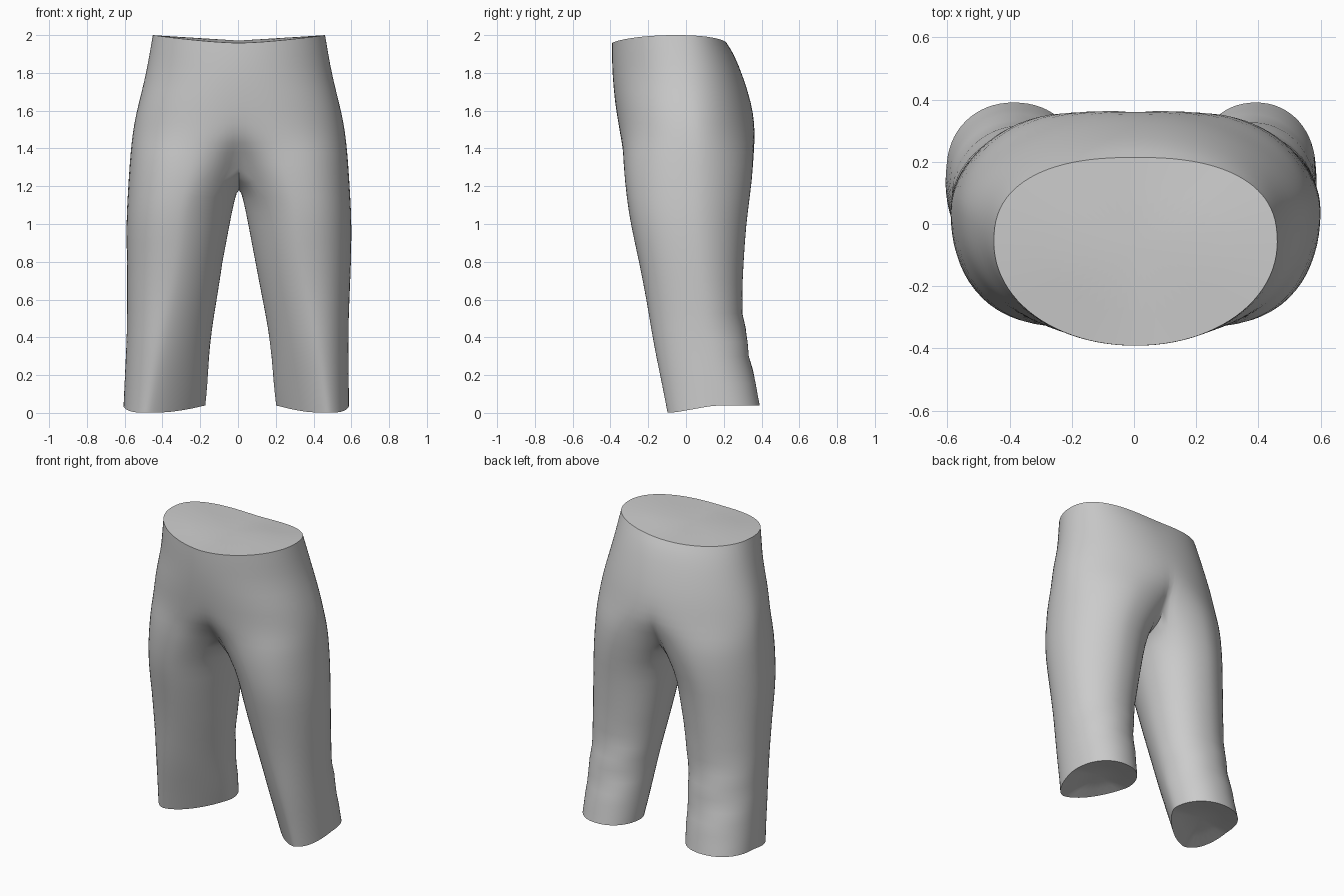
import bpy, bmesh
from math import sin, cos, pi, radians, copysign

if "Cube" in bpy.data.objects:
    bpy.data.objects.remove(bpy.data.objects["Cube"])

OUTER, INNER, SPREAD = 24, 8, 135   # segments round the outside, the inseam, and its half angle
INNER_FRONT, INNER_BACK = 1.15, .92  # roundness of the section beside the inseam

# Hips: height, half angle of the arc, outer x, front y, back y
HIPS = [(2.0, 90, .457, -.392, .215), (1.9, 90, .474, -.393, .255),
        (1.78, 90, .496, -.39, .303), (1.64, 91, .532, -.376, .347),
        (1.53, 96, .557, -.36, .365), (1.43, 109, .57, -.346, .37),
        (1.33, SPREAD, .58, -.336, .362)]
# Legs: height, inner x, outer x, front y, back y
LEGS = [(1.13, .022, .592, -.315, .338), (1.0, .048, .598, -.295, .32),
        (.8, .085, .595, -.25, .306), (.6, .125, .587, -.211, .296),
        (.45, .155, .582, -.187, .31), (.3, .175, .583, -.16, .338),
        (.15, .186, .585, -.128, .37), (.03, .2, .585, -.1, .392)]


def power(value, exponent):
    return copysign(abs(value) ** exponent, value)


def outline(angle, rx, front, back, front_exp, back_exp):
    """Offset x and absolute y on a rounded section; negative angles face the front."""
    middle = (front + back) / 2 + .03
    outside = cos(angle) > 0
    if angle < 0:
        e = front_exp if outside else max(front_exp, INNER_FRONT)
        reach = middle - front
    else:
        e = back_exp if outside else INNER_BACK
        reach = back - middle
    return rx * power(cos(angle), e), middle + reach * power(sin(angle), e)


bm = bmesh.new()


def bridge(upper, lower):
    for a, b, c, d in zip(upper, upper[1:], lower[1:], lower):
        bm.faces.new((a, d, c, b))


# Hip arcs, open along the centre line
arcs = []
for z, half, outer_x, front, back in HIPS:
    front_exp = .98 if z > 1.7 else .88
    back_exp = .82 + .28 * min(1, (2 - z) / .5)
    limit = radians(half)
    rx = outer_x / (1 - power(cos(limit), INNER_FRONT))
    arc = []
    for k in range(OUTER + 1):
        angle = limit * (2 * k / OUTER - 1)
        dx, y = outline(angle, rx, front, back, front_exp, back_exp)
        x = max(0, outer_x - rx + dx)
        if k in (0, OUTER):
            x = 0
        height = z - .042 * (1 - (x / outer_x) ** 1.5) if z == 2 else z
        arc.append(bm.verts.new((x, y, height)))
    arcs.append(arc)
for upper, lower in zip(arcs, arcs[1:]):
    bridge(upper, lower)

# Crotch seam closes the last arc into a leg opening
last = arcs[-1]
seam = []
for k in range(1, INNER):
    t = k / INNER
    y = last[-1].co.y * (1 - t) + last[0].co.y * t
    seam.append(bm.verts.new((0, y, HIPS[-1][0] - .13 * sin(pi * t))))
ring = last + seam

# Leg rings, with the front drawn to a point and swung outward towards the hem
for z, inner_x, outer_x, front, back in LEGS:
    rx, cx = (outer_x - inner_x) / 2, (outer_x + inner_x) / 2
    taper = max(0, 1 - z / .8)
    back_exp = .95 + .15 * min(1, z)
    lower = []
    for k in range(OUTER + INNER):
        angle = radians(-SPREAD + k * 2 * SPREAD / OUTER)
        if angle > pi:
            angle -= 2 * pi
        dx, y = outline(angle, rx, front, back, .9 + .4 * taper, back_exp)
        if angle < 0:
            dx += .085 * taper * abs(sin(angle)) ** 1.5
        height = z
        if z == LEGS[-1][0]:
            height = .002 + .036 * min(1, max(0, (y + .06) / .2))
        lower.append(bm.verts.new((cx + dx, y, height)))
    bridge(ring + ring[:1], lower + lower[:1])
    ring = lower

# Waist cap and slightly hollow hem cap
waist = bm.verts.new((0, -.08, 1.97))
for a, b in zip(arcs[0], arcs[0][1:]):
    bm.faces.new((waist, a, b))
hem = bm.verts.new((.4, .15, .07))
for a, b in zip(ring, ring[1:] + ring[:1]):
    bm.faces.new((hem, b, a))

# Keep both rims crisp
crease = bm.edges.layers.float.new("crease_edge")
for rim in (arcs[0], ring + ring[:1]):
    for a, b in zip(rim, rim[1:]):
        bm.edges.get((a, b))[crease] = 1
bmesh.ops.recalc_face_normals(bm, faces=bm.faces)

mesh = bpy.data.meshes.new("trousers")
bm.to_mesh(mesh)
bm.free()
trousers = bpy.data.objects.new("trousers", mesh)
bpy.context.collection.objects.link(trousers)
bpy.context.view_layer.objects.active = trousers
trousers.select_set(True)

mirror = trousers.modifiers.new("mirror", "MIRROR")
mirror.use_clip = True
smooth = trousers.modifiers.new("smooth", "SUBSURF")
smooth.levels = smooth.render_levels = 1
for name in ("mirror", "smooth"):
    bpy.ops.object.modifier_apply(modifier=name)

# The hips sit slightly left, the right leg widens towards its hem, and the calves have soft folds
for v in mesh.vertices:
    x, y, z = v.co
    low = max(0, 1 - z / .8)
    v.co.x += .005 * (1 - low)
    if x < 0:
        v.co.x += low * (.03 - (abs(x) - .2) * .13)
    if y > .1 and .1 < z < .7:
        v.co.y += .006 * sin((z - .1) / .6 * pi) * sin(z * 26 + x * 9)

# Plain grey cloth
cloth = bpy.data.materials.new("grey_cloth")
cloth.use_nodes = True
grey = (.6, .6, .6, 1)
cloth.diffuse_color = grey
cloth.node_tree.nodes["Principled BSDF"].inputs["Base Color"].default_value = grey
mesh.materials.append(cloth)
bpy.ops.object.shade_smooth_by_angle(angle=radians(40))
